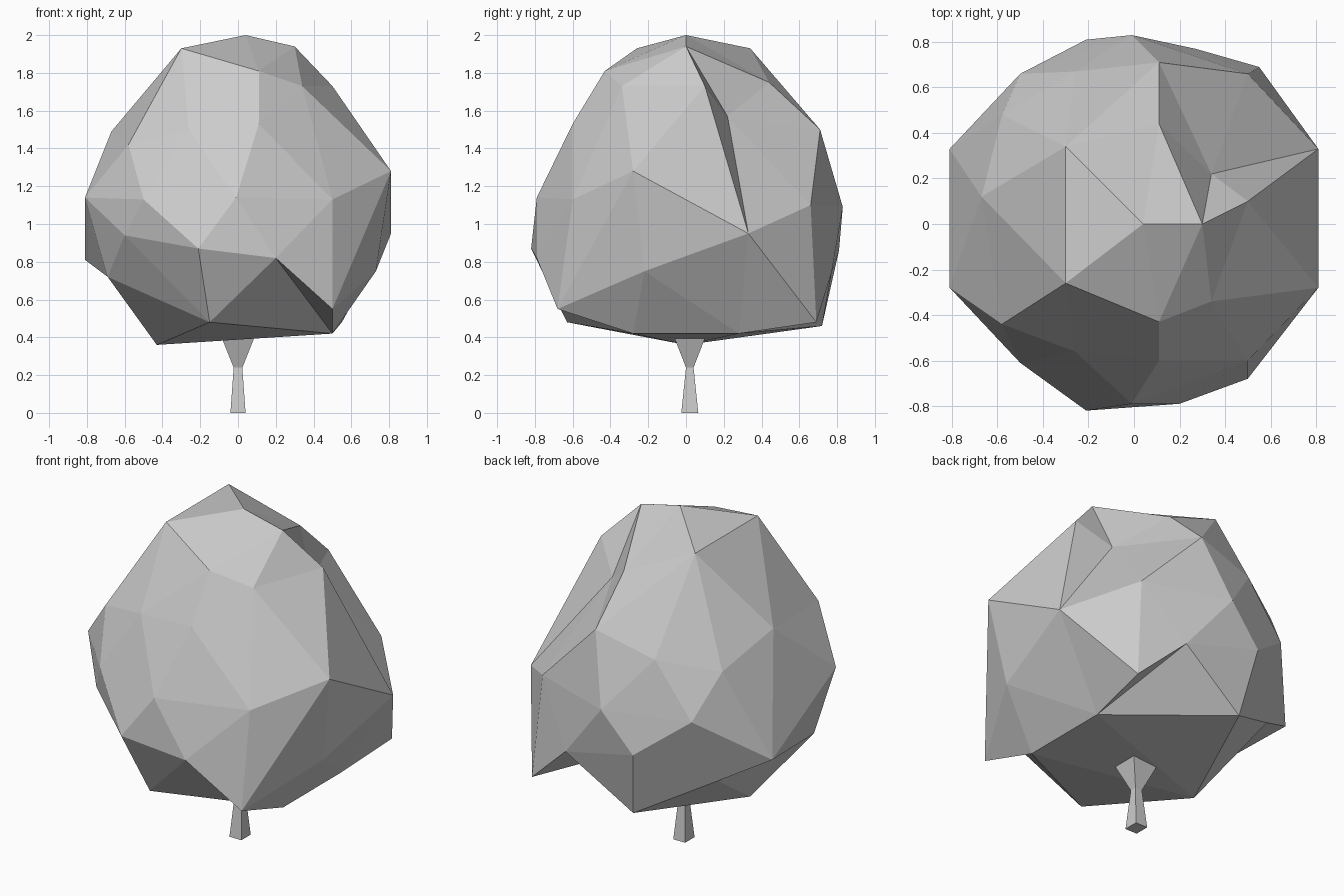
import bpy, bmesh
from mathutils import Vector

if "Cube" in bpy.data.objects:
    bpy.data.objects.remove(bpy.data.objects["Cube"])


def make_object(name, bm):
    bmesh.ops.recalc_face_normals(bm, faces=bm.faces[:])
    mesh = bpy.data.meshes.new(name)
    bm.to_mesh(mesh)
    bm.free()
    obj = bpy.data.objects.new(name, mesh)
    bpy.context.collection.objects.link(obj)
    return obj


def crease(bm, a, b):
    """Turn the diagonal between two triangles so that it joins corners a and b."""
    for edge in bm.edges:
        if len(edge.link_faces) != 2:
            continue
        tips = {v for f in edge.link_faces for v in f.verts} - set(edge.verts)
        if tips == {a, b}:
            c, d = edge.verts
            bmesh.ops.delete(bm, geom=[edge], context='EDGES')
            bm.faces.new((a, b, c))
            bm.faces.new((b, a, d))
            return


# Crown: facet corners, from the top ring down to the underside
CORNERS = [
    (.04, 0, 2), (.30, 0, 1.94), (-.30, -.26, 1.93), (-.30, .34, 1.93),
    (.11, -.43, 1.81), (.11, .44, 1.75), (.34, -.34, 1.73), (.50, .10, 1.73), (.34, .22, 1.57),
    (.11, -.60, 1.53), (.11, .71, 1.50), (-.26, -.56, 1.50), (-.26, .67, 1.40),
    (-.67, .12, 1.49), (-.58, -.44, 1.42), (-.58, .48, 1.34),
    (.81, -.28, 1.28), (.81, .33, .95), (.50, -.60, 1.13), (.50, .66, 1.10),
    (-.01, -.79, 1.14), (-.01, .83, 1.09), (-.50, -.61, 1.13), (-.50, .66, 1.08),
    (-.81, -.28, 1.14), (-.81, .33, .81), (-.60, -.50, .94), (-.69, -.24, .72),
    (.20, -.79, .82), (-.21, -.82, .87), (-.21, .81, .86), (.27, .77, .74),
    (.73, -.22, .75), (.50, -.68, .55), (.55, .69, .48),
    (.50, -.28, .42), (.50, .28, .42), (-.15, -.63, .48), (-.15, .72, .46), (-.43, 0, .36),
    (-.55, .48, .67),
]
# Folds that must run between these corner numbers
CREASES = [(1, 8), (8, 17), (16, 33), (28, 35), (31, 36), (39, 40), (27, 40)]

# Skin the corners on a rounder ball first, so dents keep their facets, then restore them
centre = Vector((0, 0, 1.1))
bm = bmesh.new()
corner_verts = []
for corner in CORNERS:
    ray = Vector(corner) - centre
    corner_verts.append(bm.verts.new(centre + ray.normalized() * ray.length ** 0.3))
bmesh.ops.convex_hull(bm, input=bm.verts[:])
for v, corner in zip(corner_verts, CORNERS):
    v.co = corner
for a, b in CREASES:
    crease(bm, corner_verts[a], corner_verts[b])
make_object("crown", bm)

# Trunk: four-sided, waisted, flaring into the crown
bm = bmesh.new()
rings = []
for z, hx, hy in [(0, .04, .045), (.24, .023, .02), (.42, .095, .09)]:
    rings.append([bm.verts.new((sx * hx, .02 + sy * hy, z))
                  for sx, sy in [(-1, -1), (1, -1), (1, 1), (-1, 1)]])
for low, high in zip(rings, rings[1:]):
    for i in range(4):
        j = (i + 1) % 4
        bm.faces.new((low[i], low[j], high[j], high[i]))
bm.faces.new(rings[0])
bm.faces.new(rings[-1])
make_object("trunk", bm)
